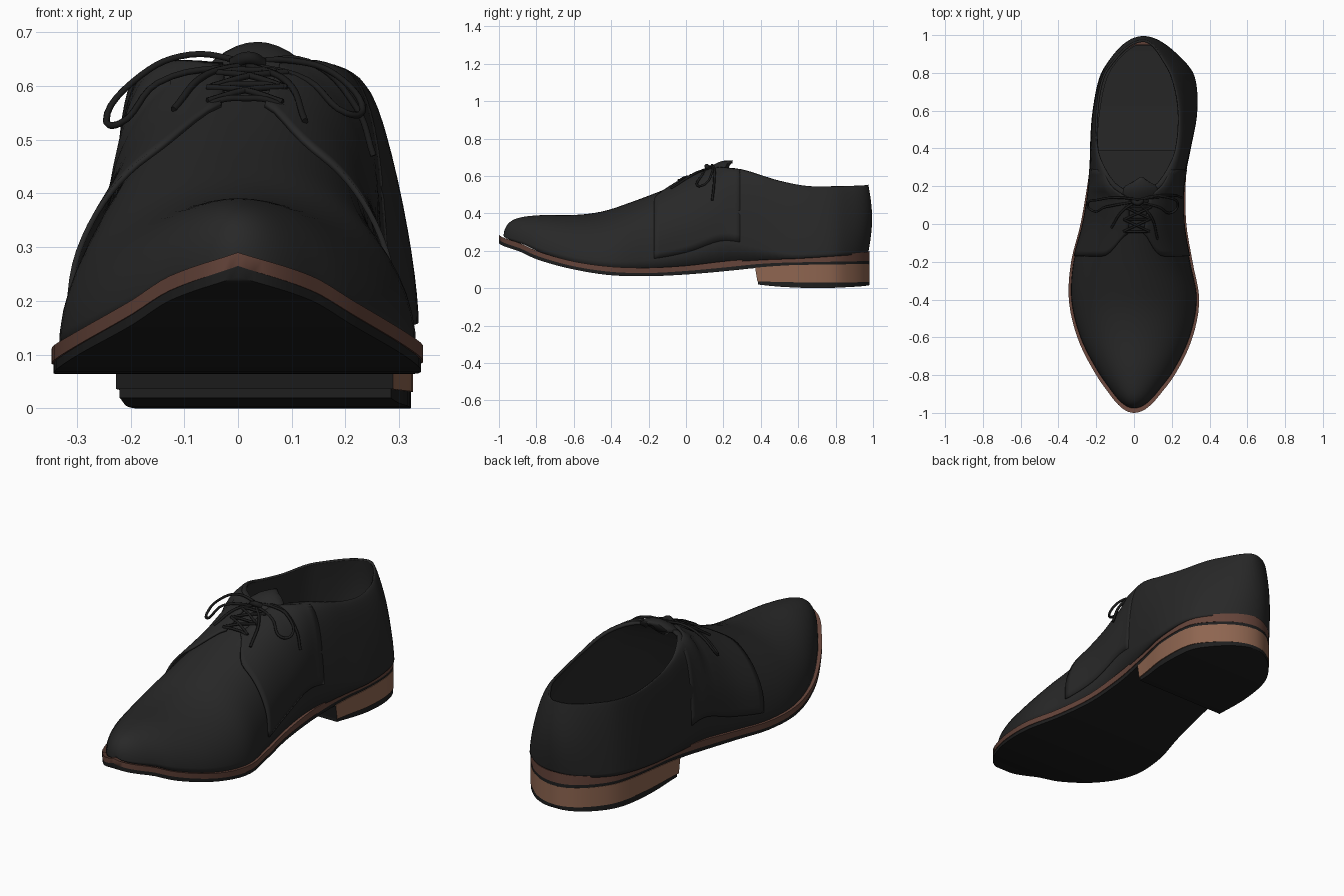
import bpy, bmesh, math
from mathutils import Vector

if "Cube" in bpy.data.objects:
    bpy.data.objects.remove(bpy.data.objects["Cube"])


def material(name, r, g, b):
    m = bpy.data.materials.new(name)
    m.diffuse_color = (r, g, b, 1)
    m.use_nodes = True
    m.node_tree.nodes["Principled BSDF"].inputs["Base Color"].default_value = m.diffuse_color
    return m


BLACK = material("black leather", 0.021, 0.021, 0.021)
SOLE = material("dark sole rubber", 0.013, 0.013, 0.013)
LACE = material("lace black", 0.011, 0.011, 0.011)
WELT = material("welt brown", 0.13, 0.058, 0.042)
HEEL = material("stacked heel brown", 0.27, 0.13, 0.08)


def theta(y):
    return math.acos(max(-1, min(1, -y)))


def smooth(a, b, v):
    t = max(0, min(1, (v - a) / (b - a)))
    return t * t * (3 - 2 * t)


def curve(*pts):
    """Smooth function of y through points, eased so the ends come out round."""
    ts, vs = [theta(p[0]) for p in pts], [p[1] for p in pts]
    n = len(ts)
    sl = []
    for i in range(n):
        a, b = max(0, i - 1), min(n - 1, i + 1)
        sl.append((vs[b] - vs[a]) / (ts[b] - ts[a]))

    def f(y):
        t = max(ts[0], min(ts[-1], theta(y)))
        i = 0
        while i < n - 2 and t > ts[i + 1]:
            i += 1
        h = ts[i + 1] - ts[i]
        u = (t - ts[i]) / h
        return ((2*u**3 - 3*u*u + 1) * vs[i] + (u**3 - 2*u*u + u) * h * sl[i]
                + (3*u*u - 2*u**3) * vs[i + 1] + (u**3 - u*u) * h * sl[i + 1])
    return f


# plan outline, heights and collar line
left = curve((-1, 0), (-.9, -.13), (-.8, -.2), (-.6, -.3), (-.4, -.345), (-.2, -.333), (0, -.283),
             (.2, -.25), (.4, -.235), (.6, -.22), (.8, -.18), (.9, -.12), (1, .05))
right = curve((-1, 0), (-.9, .14), (-.8, .215), (-.6, .31), (-.4, .345), (-.2, .31), (0, .277),
              (.2, .275), (.4, .303), (.6, .335), (.8, .32), (.9, .25), (1, .05))
rim_l = curve((.15, 0), (.2, -.085), (.3, -.155), (.4, -.193), (.6, -.2), (.8, -.165), (.9, -.1), (1, .05))
rim_r = curve((.15, .03), (.2, .11), (.3, .18), (.4, .22), (.6, .237), (.8, .2), (.9, .15), (1, .05))
top = curve((-1, .28), (-.975, .345), (-.92, .375), (-.8, .39), (-.6, .392), (-.45, .412), (-.3, .46),
            (-.15, .515), (0, .575), (.1, .615), (.2, .643), (.3, .635), (.4, .605), (.5, .575),
            (.65, .547), (.8, .545), (1, .553))
welt_top = curve((-1, .29), (-.9, .245), (-.8, .2), (-.6, .143), (-.4, .115), (-.2, .109), (0, .12),
                 (.2, .143), (.4, .158), (.6, .166), (.8, .178), (1, .2))
welt_bot = curve((-1, .265), (-.9, .218), (-.8, .174), (-.6, .117), (-.4, .087), (-.2, .081), (0, .092),
                 (.2, .11), (.4, .13), (.6, .138), (1, .147))
sole_bot = curve((-1, .245), (-.9, .2), (-.8, .155), (-.6, .1), (-.4, .069), (-.2, .064), (0, .073),
                 (.2, .09), (.4, .11), (.6, .122), (1, .128))
power = curve((-1, 1), (-.5, 1), (-.2, .95), (0, .85), (.2, .7), (.4, .9), (.6, 1.3), (1, 1.5))


def finish(name, bm, mat, angle=40):
    bmesh.ops.remove_doubles(bm, verts=bm.verts, dist=1e-4)
    bmesh.ops.recalc_face_normals(bm, faces=bm.faces)
    me = bpy.data.meshes.new(name)
    bm.to_mesh(me)
    bm.free()
    me.materials.append(mat)
    for p in me.polygons:
        p.use_smooth = True
    me.set_sharp_from_angle(angle=math.radians(angle))
    ob = bpy.data.objects.new(name, me)
    bpy.context.collection.objects.link(ob)
    return ob


def loft(name, rows, mat, closed=False, angle=40):
    bm = bmesh.new()
    vs = [[bm.verts.new(p) for p in r] for r in rows]
    n = len(rows[0])
    for a, b in zip(vs, vs[1:]):
        for i in range(n if closed else n - 1):
            j = (i + 1) % n
            bm.faces.new((a[i], a[j], b[j], b[i]))
    if closed:
        bm.faces.new(vs[0])
        bm.faces.new(vs[-1])
        bmesh.ops.remove_doubles(bm, verts=bm.verts, dist=1e-4)
        bmesh.ops.dissolve_degenerate(bm, edges=bm.edges, dist=1e-4)
    return finish(name, bm, mat, angle)


def thicken(ob, t, offset=-1):
    m = ob.modifiers.new("thickness", 'SOLIDIFY')
    m.thickness, m.offset = t, offset


def stations(y0, y1, n):
    a, b = theta(y0), theta(y1)
    return [-math.cos(a + (b - a) * i / n) for i in range(n + 1)]


def mid(y):
    return .03 * smooth(-.2, .15, y) + .02 * smooth(.6, 1, y)


def surface(side, y, s):
    """Point of the upper: s = 0 at the welt, 1 at the collar or instep ridge."""
    inset = .014 * (1 - smooth(.1, .5, y)) * math.sin(theta(y))
    w = left(y) + inset if side == 0 else right(y) - inset
    r = (rim_l(y) if side == 0 else rim_r(y)) if y > .15 else mid(y) * (1 - smooth(.1, .15, y)) \
        + (0 if side == 0 else .03) * smooth(.1, .15, y)
    if y <= .15:
        r = mid(y)
    b = welt_top(y) - .008
    p, t = power(y), s * math.pi / 2
    x = r + (w - r) * max(0, math.cos(t)) ** p
    z = b + max(0, top(y) - b) * math.sin(t) ** p
    yy = y * (.975 if y < 0 else 1 - .025 * smooth(.3, 1, y))
    yy += .02 * smooth(.8, 1, y) * math.sin(math.pi * min(1, (z - b) / max(.01, top(y) - b)))
    return Vector((x, yy, z))


# upper with its inner wall
S = 14
rows = []
for y in stations(-1, 1, 72):
    lp = [surface(0, y, i / S) for i in range(S + 1)]
    rp = [surface(1, y, i / S) for i in range(S + 1)]
    rows.append((lp, rp))
bm = bmesh.new()
for side in (0, 1):
    vs = [[bm.verts.new(p) for p in r[side]] for r in rows]
    for a, b in zip(vs, vs[1:]):
        for i in range(S):
            q = (a[i], a[i + 1], b[i + 1], b[i])
            bm.faces.new(q if side == 0 else q[::-1])
bmesh.ops.remove_doubles(bm, verts=bm.verts, dist=1e-4)
bmesh.ops.dissolve_degenerate(bm, edges=bm.edges, dist=1e-4)
upper = finish("upper", bm, BLACK, 60)
thicken(upper, .012)

# overlapping lace flaps
for side, word in ((0, "left"), (1, "right")):
    rows = []
    for i in range(21):
        s = .08 + .85 * i / 20
        y0 = -.175 + .125 * smooth(.65, .95, s) ** 1.5
        row = []
        for j in range(17):
            y = y0 + (.29 - y0) * j / 16
            p = surface(side, y, s)
            d = Vector((p.x - mid(y), 0, p.z - welt_top(y) - .1)).normalized()
            row.append(p + d * (.013 - .019 * smooth(.12, .27, y)) * smooth(0, .3, s))
        rows.append(row)
    thicken(loft(word + "_lace_flap", rows, BLACK), .01, 0)

# tongue standing up out of the throat
rows = []
for j in range(13):
    v = j / 12
    y = .0 + .25 * v
    hw = .1 * (1 if v < .8 else math.sqrt(max(.1, 1 - ((v - .8) / .21) ** 2)))
    zc = .56 + .122 * smooth(-.1, .85, v)
    rows.append([(.015 + .025 * v + hw * k / 5, y - .03 * abs(k / 5) ** 2 * v, zc - .05 * (k / 5) ** 2)
                 for k in range(-5, 6)])
thicken(loft("tongue", rows, BLACK), .014)


# insole and heel pad
def floor(name, y0, y1, lift, inset):
    rows = []
    for y in stations(y0, y1, 24):
        l, r, z = left(y) + inset, right(y) - inset, welt_top(y) + lift
        rows.append([(l + (r - l) * k / 6, y * .965, z) for k in range(7)])
    loft(name, rows, BLACK)


floor("insole", -.9, .985, .012, .02)
floor("heel_pad", .4, .98, .022, .035)


# sole layers
def slab(name, y0, zb, zt, mat, grow=0, n=64, slant=0):
    rows = []
    for i, y in enumerate(stations(y0, 1, n)):
        e = .014 * smooth(.1, .5, y) * math.sin(theta(y)) - grow * math.sin(theta(y))
        l, r = left(y) + e, right(y) - e
        yy = y * (1 - .018 * smooth(.3, 1, y))
        k = slant if i == 0 else 0
        rows.append([(l, yy + k, zb(y)), (r, yy + k, zb(y)), (r, yy, zt(y)), (l, yy, zt(y))])
    return loft(name, rows, mat, True)


slab("outsole", -1, sole_bot, welt_bot, SOLE, -.004)
slab("welt", -1, welt_bot, welt_top, WELT)

# stacked heel, black on its front face, with a rubber top piece
lift_top = curve((.36, .036), (.7, .03), (1, .034))
lift_bot = curve((.36, .022), (.5, .008), (.7, 0), (.85, .004), (1, .018))
heel = slab("stacked_heel", .37, lift_top, lambda y: sole_bot(y) + .002, HEEL, 0, 28, .012)
heel.data.materials.append(SOLE)
for p in heel.data.polygons:
    if p.normal.y < -.8 and p.center.y < .42:
        p.material_index = 1
slab("heel_top_piece", .385, lift_bot, lift_top, SOLE, -.006, 28)


# laces
def lace(name, pts, radius=.0065):
    cu = bpy.data.curves.new(name, 'CURVE')
    cu.dimensions = '3D'
    cu.bevel_depth, cu.bevel_resolution, cu.resolution_u = radius, 1, 6
    cu.use_fill_caps = True
    sp = cu.splines.new('BEZIER')
    sp.bezier_points.add(len(pts) - 1)
    for bp, p in zip(sp.bezier_points, pts):
        bp.co = p
        bp.handle_left_type = bp.handle_right_type = 'AUTO'
    cu.materials.append(LACE)
    bpy.context.collection.objects.link(bpy.data.objects.new(name, cu))


def on_top(x, y, lift=.018):
    c = mid(y)
    w = abs((left(y) if x < c else right(y)) - c)
    u = min(1, abs(x - c) / w) ** (1 / power(y))
    b = welt_top(y)
    return (x, y, b + (top(y) - b) * math.sqrt(1 - u * u) ** power(y) + lift)


for i, y in enumerate((-.04, .025, .09)):
    c = mid(y)
    lace(f"lace_bar_{i}", [on_top(c + d, y, .008 if abs(d) > .07 else .018) for d in (-.085, -.04, 0, .04, .085)])
    if i < 2:
        for s in (-1, 1):
            lace(f"lace_cross_{i}_{s}", [on_top(c + s * d, y + .065 * (d + .07) / .14, .02) for d in (-.07, 0, .07)])
lace("lace_knot", [(-.01, .125, .64), (.02, .11, .652), (.045, .125, .64)], .013)
lace("left_bow", [(.015, .13, .645), (-.09, .14, .658), (-.18, .13, .62), (-.245, .1, .535),
                  (-.22, .07, .53), (-.15, .09, .605), (.015, .12, .64)])
lace("right_bow", [(.015, .13, .645), (.1, .14, .647), (.18, .14, .622), (.232, .1, .555),
                   (.2, .06, .55), (.13, .09, .61), (.015, .12, .64)])
lace("left_lace_end", [(.015, .12, .64), on_top(-.06, .07, .025), on_top(-.12, -.02, .02)])
lace("right_lace_end", [(.015, .12, .64), on_top(.09, .04, .025), on_top(.125, -.08, .02)])
lace("right_side_lace_end", [(.015, .13, .64), (.13, .15, .645), (.22, .15, .56), (.252, .14, .47)])
